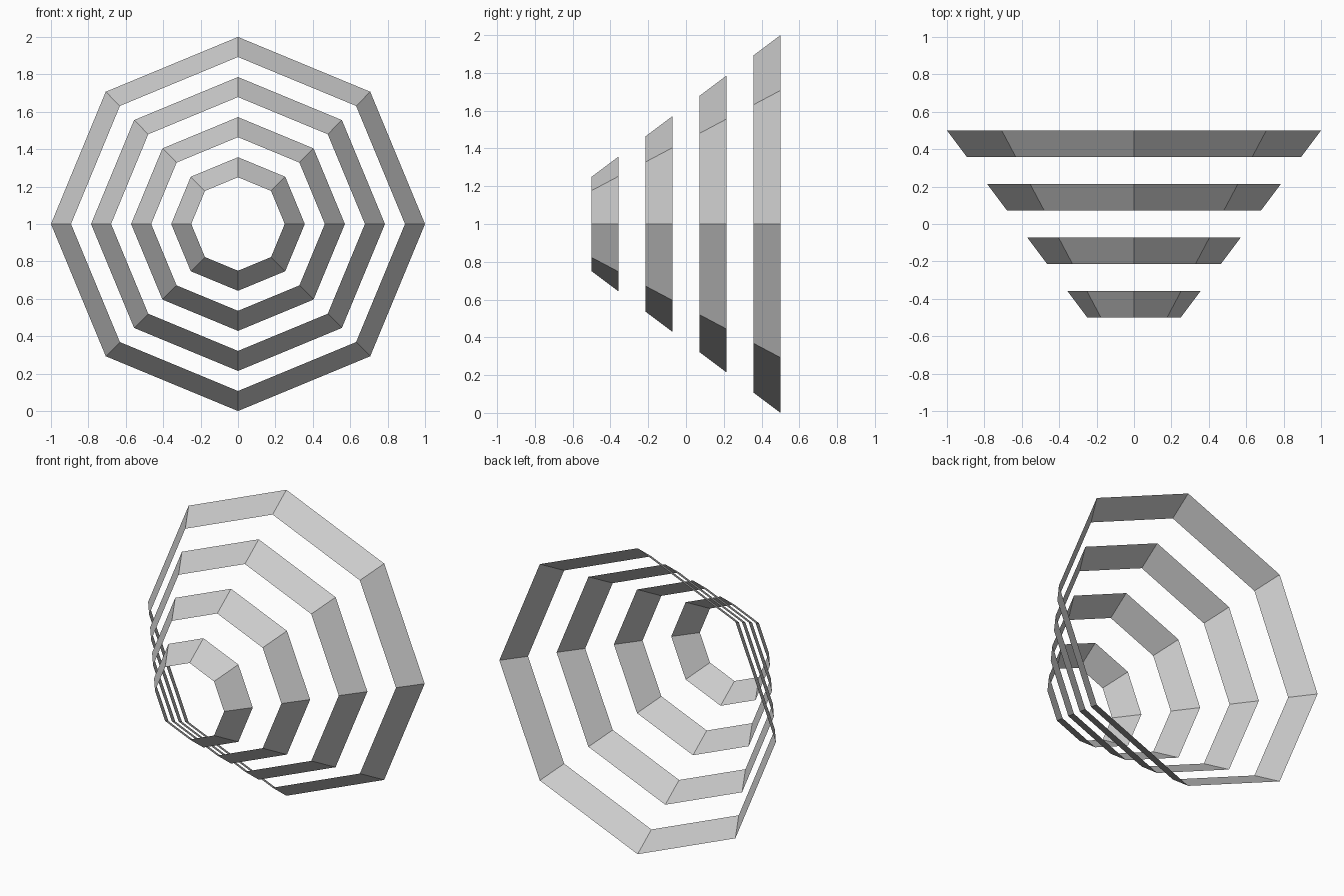
import bpy
import math

if "Cube" in bpy.data.objects:
    bpy.data.objects.remove(bpy.data.objects["Cube"])

SIDES = 8
BANDS = 7                      # equal slices along the cone, every other one is kept
R_FRONT, R_BACK = 0.25, 1.0
Y_FRONT, Y_BACK = -0.5, 0.5


def lerp(a, b, t):
    return a + (b - a) * t


def cone_ring(name, t0, t1):
    """Open, flat-shaded slice of the cone between fractions t0 and t1 of its length."""
    y0, y1 = lerp(Y_FRONT, Y_BACK, t0), lerp(Y_FRONT, Y_BACK, t1)
    bpy.ops.mesh.primitive_cone_add(
        vertices=SIDES,
        radius1=lerp(R_FRONT, R_BACK, t0),
        radius2=lerp(R_FRONT, R_BACK, t1),
        depth=y1 - y0,
        end_fill_type='NOTHING',
        location=(0, (y0 + y1) / 2, R_BACK),
        rotation=(-math.pi / 2, 0, 0))
    ring = bpy.context.object
    ring.name = name
    return ring


# Four separate octagonal rings, widening towards the back
for i in range(0, BANDS, 2):
    cone_ring(f"cone_ring_{i // 2 + 1}", i / BANDS, (i + 1) / BANDS)
